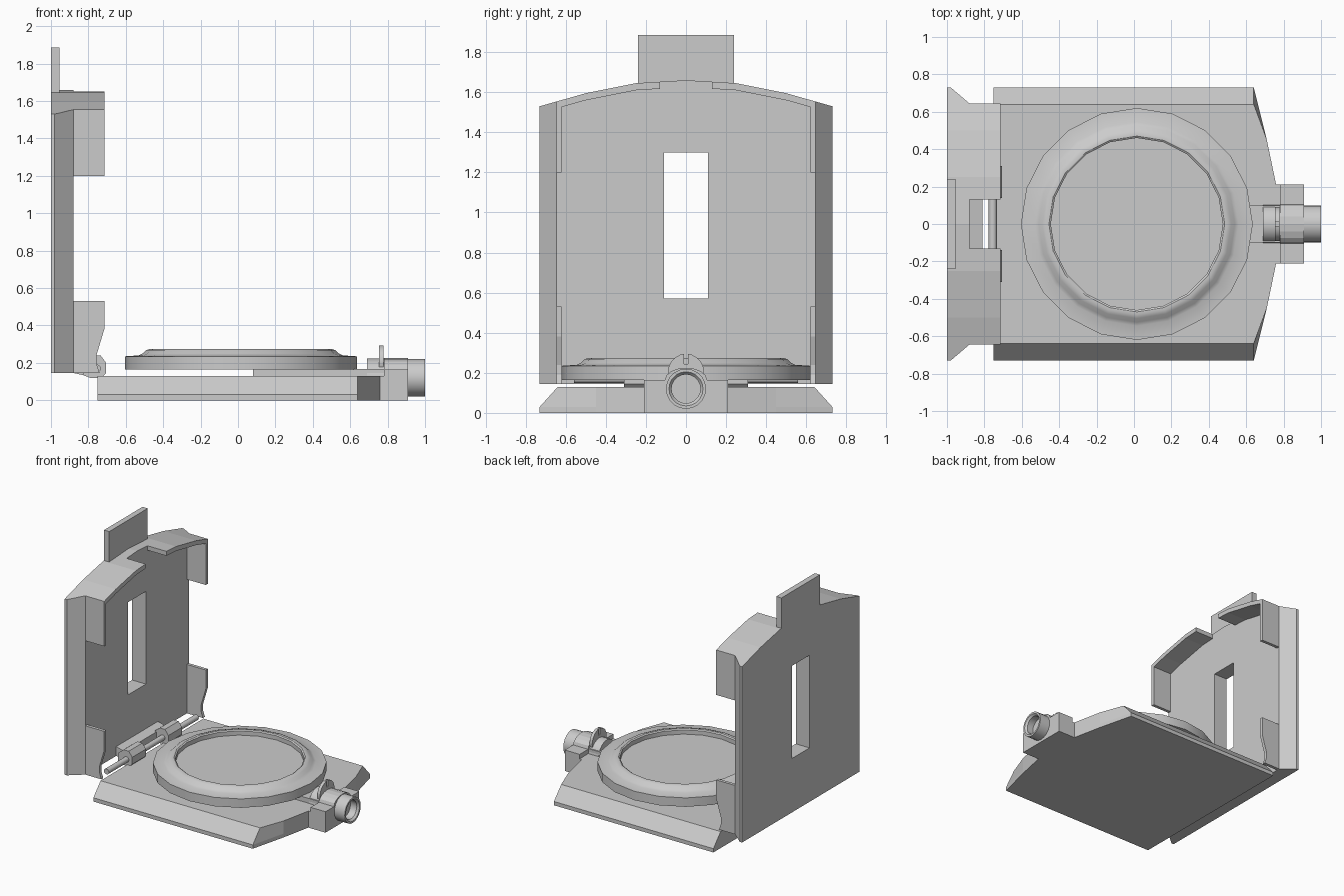
import bpy, bmesh, math
from mathutils import Vector

if "Cube" in bpy.data.objects:
    bpy.data.objects.remove(bpy.data.objects["Cube"])


def finish(name, bm, angle=None):
    bmesh.ops.recalc_face_normals(bm, faces=bm.faces)
    me = bpy.data.meshes.new(name)
    bm.to_mesh(me)
    bm.free()
    ob = bpy.data.objects.new(name, me)
    bpy.context.collection.objects.link(ob)
    if angle:
        bpy.ops.object.select_all(action='DESELECT')
        bpy.context.view_layer.objects.active = ob
        ob.select_set(True)
        bpy.ops.object.shade_smooth_by_angle(angle=math.radians(angle))
    return ob


def loft(name, rings):
    """Closed solid through matching rings of 3D points."""
    bm = bmesh.new()
    rows = [[bm.verts.new(p) for p in r] for r in rings]
    n = len(rows[0])
    for a, b in zip(rows, rows[1:]):
        for i in range(n):
            j = (i + 1) % n
            bm.faces.new((a[i], a[j], b[j], b[i]))
    bm.faces.new(rows[0])
    bm.faces.new(rows[-1])
    return finish(name, bm)


def prism(name, pts, axis, lo, hi):
    """Extrude a 2D outline along x (y,z points) or y (x,z points)."""
    put = {'x': lambda p, t: (t, p[0], p[1]), 'y': lambda p, t: (p[0], t, p[1])}[axis]
    return loft(name, [[put(p, t) for p in pts] for t in (lo, hi)])


def box(name, x0, x1, y0, y1, z0, z1):
    return prism(name, [(x0, z0), (x1, z0), (x1, z1), (x0, z1)], 'y', y0, y1)


def lathe(name, prof, n, origin, axis='z', closed=False, angle=32):
    """Spin (radius, height) points around an axis."""
    bm = bmesh.new()
    o = Vector(origin)
    pts = [(r, 0, h) if axis == 'z' else ((h, r, 0) if axis == 'x' else (r, h, 0)) for r, h in prof]
    vs = [bm.verts.new(o + Vector(p)) for p in pts]
    es = [bm.edges.new(e) for e in zip(vs, vs[1:])]
    if closed:
        es.append(bm.edges.new((vs[-1], vs[0])))
    d = {'x': (1, 0, 0), 'y': (0, 1, 0), 'z': (0, 0, 1)}[axis]
    bmesh.ops.spin(bm, geom=vs + es, cent=o, axis=d, angle=2 * math.pi, steps=n, use_duplicate=False)
    bmesh.ops.remove_doubles(bm, verts=bm.verts, dist=0.0005)
    return finish(name, bm, angle)


def cut(ob, cutter):
    m = ob.modifiers.new("cut", 'BOOLEAN')
    m.object = cutter
    m.solver = 'EXACT'
    cutter.hide_render = True
    cutter.hide_set(True)


# base tray with sloped sides and a faceted nose
half = [(-0.75, 0.73), (0.64, 0.73), (0.71, 0.45), (0.76, 0.21)]
plan = half + [(x, -y) for x, y in reversed(half)]
loft("base_plate", [[(x, max(-w, min(w, y)), z) for x, y in plan]
                    for z, w in ((0, 0.73), (0.03, 0.73), (0.13, 0.64))])

# dial ring with sunken disc
lathe("dial_ring", [(0, 0.165), (0.62, 0.165), (0.62, 0.235), (0.545, 0.24), (0.525, 0.25),
                    (0.505, 0.268), (0.485, 0.275), (0.47, 0.275), (0.46, 0.268),
                    (0.46, 0.235), (0, 0.235)], 20, (0.015, 0, 0))

# arm under the dial
box("sight_arm", 0.08, 0.78, -0.1, 0.1, 0.128, 0.168)

# raised back cover
ARC = [(0, 1.66), (0.25, 1.645), (0.5, 1.595), (0.73, 1.53)]


def top(y):
    y = abs(y)
    for (a, za), (b, zb) in zip(ARC, ARC[1:]):
        if y <= b:
            return za + (zb - za) * (y - a) / (b - a)
    return ARC[-1][1]


def cover_ring(x, w):
    ys = [-w, -0.5, -0.25, 0, 0.25, 0.5, w]
    return [(x, w, 0.145), (x, -w, 0.145)] + [(x, y, top(y)) for y in ys]


cover = loft("cover_plate", [cover_ring(-1, 0.73), cover_ring(-0.98, 0.73), cover_ring(-0.88, 0.645)])
cut(cover, box("slot_cutter", -1.1, -0.8, -0.11, 0.11, 0.57, 1.3))
box("cover_thumb_tab", -1, -0.955, -0.24, 0.24, 1.6, 1.885)

# cover rim pieces, hinge lugs, mirrored left and right
for s, side in ((1, "left"), (-1, "right")):
    ys = [0.13, 0.25, 0.5, 0.645]
    rim = [(s * y, top(y)) for y in ys] + [(s * 0.645, 1.2), (s * 0.62, 1.2)]
    rim += [(s * y, top(y) - 0.035) for y in (0.62, 0.5, 0.25, 0.13)]
    prism("upper_rim_" + side, rim, 'x', -0.89, -0.715)
    flap = [(-0.89, 0.145), (-0.74, 0.145), (-0.755, 0.19), (-0.757, 0.24), (-0.73, 0.33),
            (-0.715, 0.38), (-0.715, 0.53), (-0.89, 0.53)]
    prism("lower_rim_" + side, flap, 'y', *sorted((s * 0.62, s * 0.645)))
    lug = [(-0.83, 0.135), (-0.79, 0.12), (-0.73, 0.12), (-0.705, 0.145), (-0.705, 0.2),
           (-0.735, 0.24), (-0.78, 0.24), (-0.83, 0.2)]
    prism("hinge_lug_" + side, lug, 'y', *sorted((s * 0.14, s * 0.31)))
prism("hinge_link", [(-0.885, 0.147), (-0.83, 0.135), (-0.81, 0.15), (-0.81, 0.2), (-0.885, 0.22)],
      'y', -0.26, 0.26)
lathe("hinge_pin", [(0, -0.56), (0.022, -0.56), (0.022, 0.56), (0, 0.56)], 12, (-0.755, 0, 0.17), 'y')

# nose block holding the eyepiece
nose = [(-0.21, 0), (0.21, 0), (0.21, 0.165), (0.105, 0.165)]
nose += [(0.105 * math.cos(t * math.pi / 8), 0.165 + 0.06 * math.sin(t * math.pi / 8)) for t in range(1, 8)]
nose += [(-0.105, 0.165), (-0.21, 0.165)]
prism("nose_block", nose, 'x', 0.78, 0.91)
box("nose_web", 0.74, 0.79, -0.21, 0.21, 0, 0.13)
lathe("eyepiece", [(0, 0.69), (0.104, 0.69), (0.104, 0.905), (0.1, 0.91), (0.1, 1.0), (0.085, 1.0),
                   (0.072, 0.985), (0.072, 0.93), (0, 0.93)], 20, (0, 0, 0.12), 'x')

# notched sighting disc
disc = lathe("sight_disc", [(0, 0.755), (0.09, 0.755), (0.09, 0.778), (0, 0.778)], 20, (0, 0, 0.205), 'x')
cut(disc, box("notch_cutter", 0.7, 0.82, -0.01, 0.01, 0.245, 0.35))
